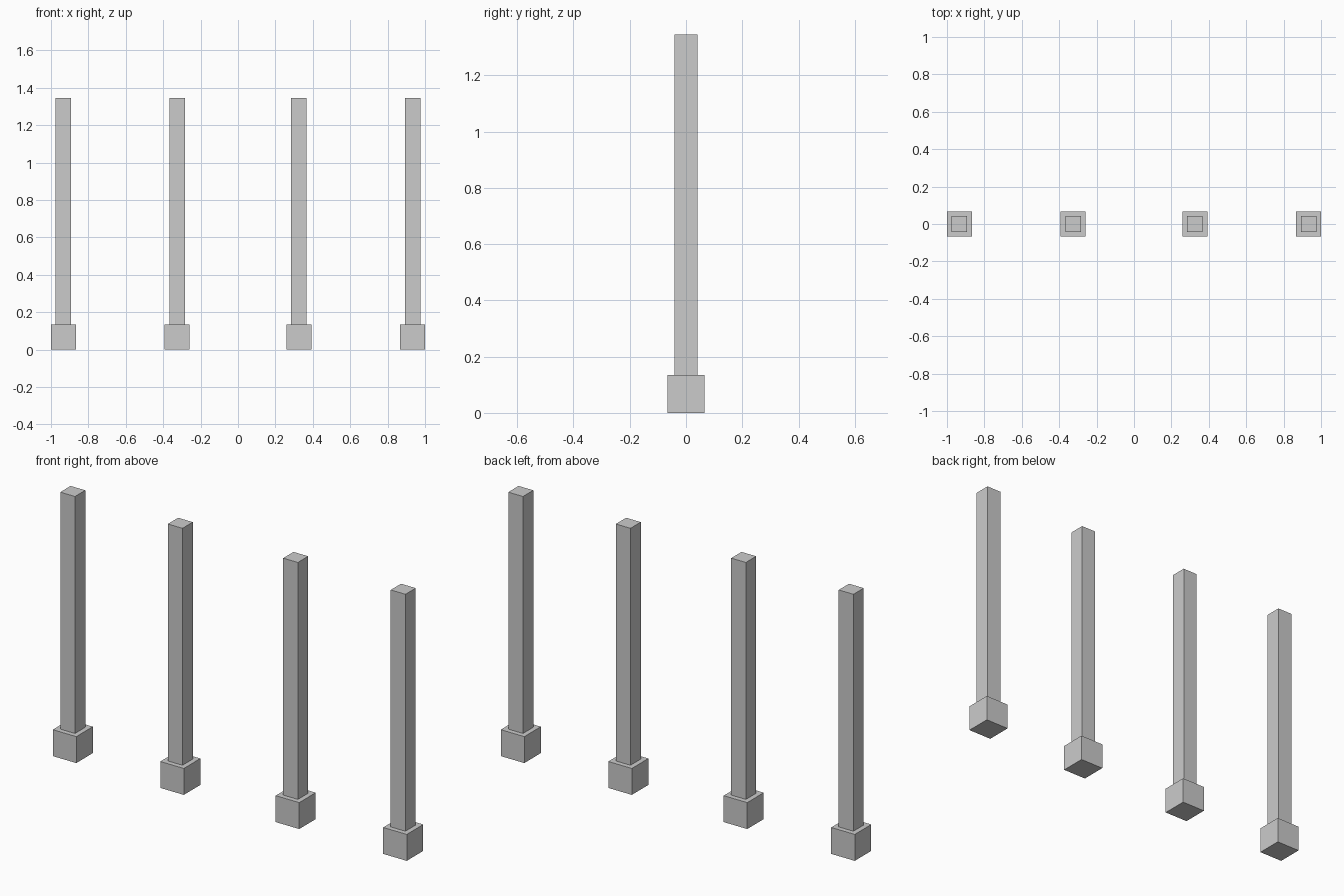
import bpy

if "Cube" in bpy.data.objects:
    bpy.data.objects.remove(bpy.data.objects["Cube"])

BASE_W, BASE_H = 0.133, 0.135   # square footing block
POST_W, TOP_Z = 0.083, 1.345    # slim square post


def box(name, x, width, z0, z1):
    bpy.ops.mesh.primitive_cube_add(size=1, location=(x, 0, (z0 + z1) / 2))
    ob = bpy.context.object
    ob.name = name
    ob.scale = (width, width, z1 - z0)
    bpy.ops.object.transform_apply(location=False, rotation=False, scale=True)
    return ob


# Row of four posts, mirrored about the centre
for label, x in (("outer", 1 - BASE_W / 2), ("inner", 0.326)):
    for side, s in (("left", -1), ("right", 1)):
        box(f"{label}_{side}_base", s * x, BASE_W, 0, BASE_H)
        box(f"{label}_{side}_post", s * x, POST_W, BASE_H, TOP_Z)
